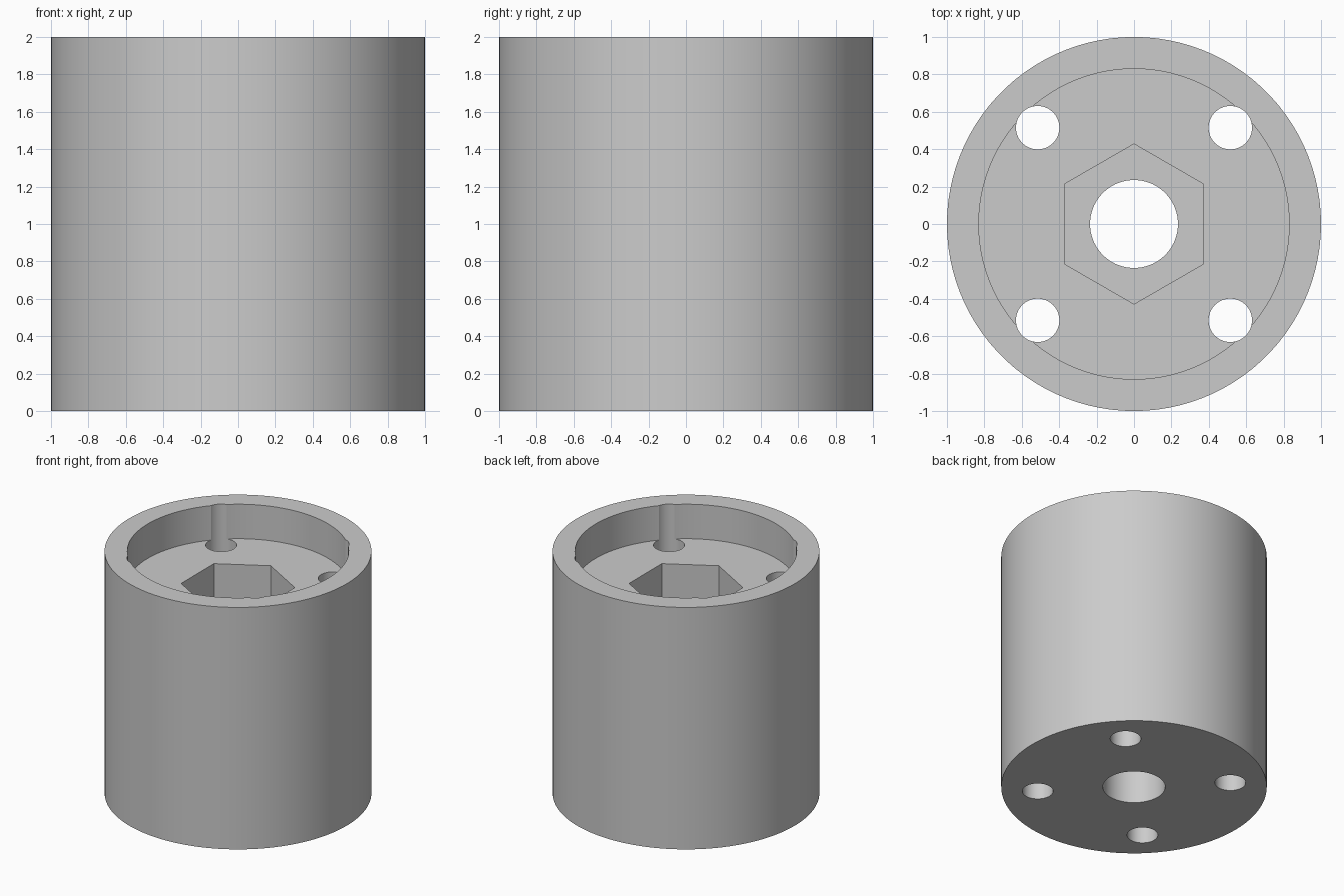
import bpy
import math

default = bpy.data.objects.get("Cube")
if default:
    bpy.data.objects.remove(default, do_unlink=True)

HEIGHT = 2.0
FLOOR = 1.715       # floor of the round recess
HEX_FLOOR = 1.28    # floor of the hexagonal pocket
HOLE_OFFSET = 0.515


def cylinder(name, radius, bottom, top, sides, x=0, y=0, turn=0):
    bpy.ops.mesh.primitive_cylinder_add(
        vertices=sides, radius=radius, depth=top - bottom,
        location=(x, y, (bottom + top) / 2), rotation=(0, 0, turn))
    obj = bpy.context.object
    obj.name = name
    return obj


# Outer body
body = cylinder("cylindrical_housing", 1, 0, HEIGHT, 100)
grey = bpy.data.materials.new("light grey")
grey.use_nodes = True
colour = (0.6, 0.6, 0.6, 1)
grey.diffuse_color = colour
grey.node_tree.nodes["Principled BSDF"].inputs["Base Color"].default_value = colour
body.data.materials.append(grey)

# Recess, nut pocket, centre bore and four screw holes
cutters = [
    cylinder("recess_cutter", 0.83, FLOOR, HEIGHT + 0.2, 100),
    cylinder("hex_pocket_cutter", 0.428, HEX_FLOOR, HEIGHT + 0.1, 6),
    cylinder("bore_cutter", 0.235, -0.1, HEIGHT + 0.3, 100),
]
for sx in (-1, 1):
    for sy in (-1, 1):
        cutters.append(cylinder("screw_hole_cutter", 0.116, -0.15, HEIGHT + 0.15,
                                64, sx * HOLE_OFFSET, sy * HOLE_OFFSET))

# Cut each opening and discard its cutter
for cutter in cutters:
    cut = body.modifiers.new(cutter.name, "BOOLEAN")
    cut.operation = "DIFFERENCE"
    cut.solver = "EXACT"
    cut.object = cutter
    bpy.context.view_layer.objects.active = body
    bpy.ops.object.modifier_apply(modifier=cut.name)
    bpy.data.objects.remove(cutter, do_unlink=True)

# Smooth the round walls, keep rims and pocket corners sharp
bpy.ops.object.select_all(action="DESELECT")
body.select_set(True)
bpy.context.view_layer.objects.active = body
bpy.ops.object.shade_smooth_by_angle(angle=math.radians(20))
